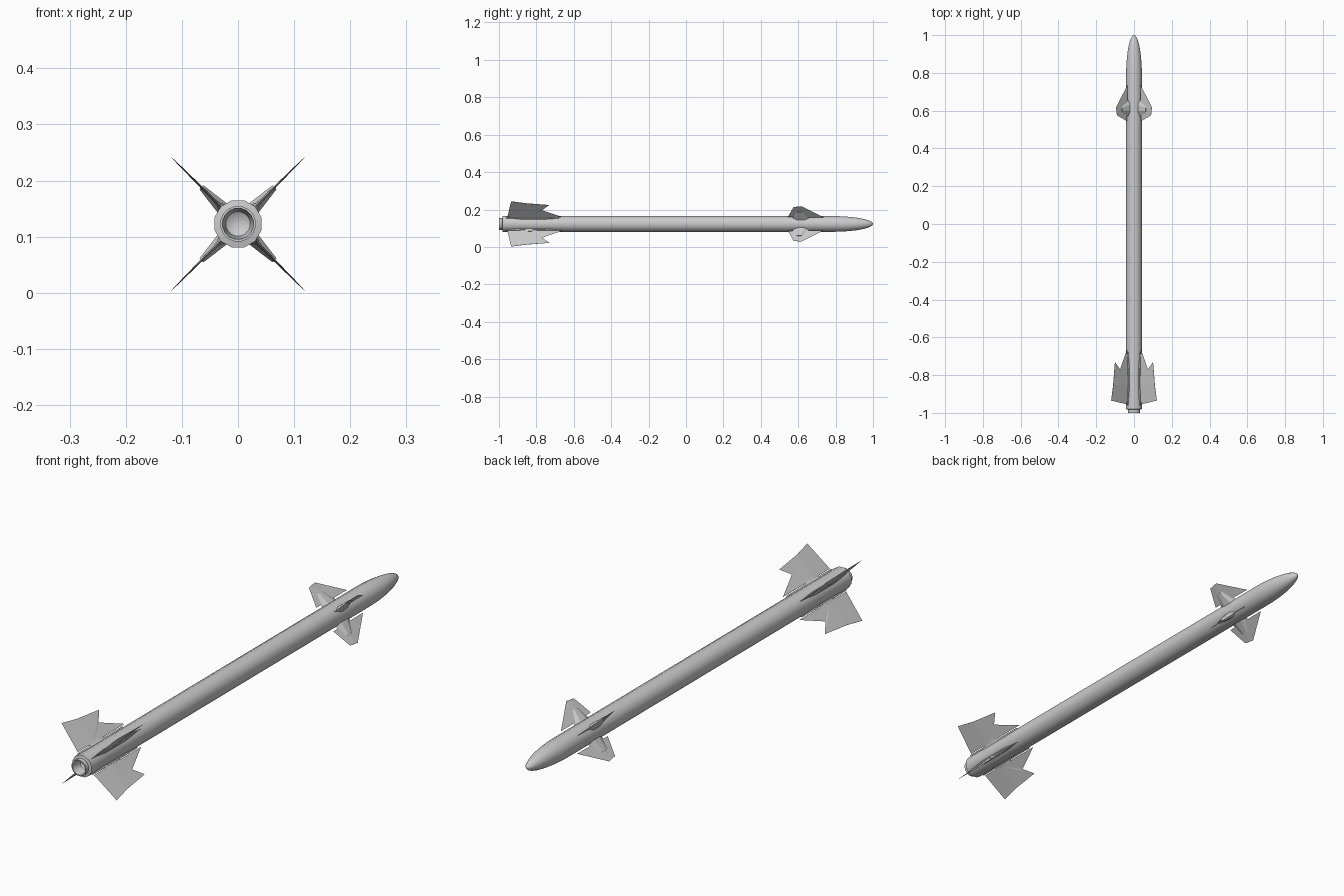
import bpy, bmesh, math

if "Cube" in bpy.data.objects:
    bpy.data.objects.remove(bpy.data.objects["Cube"])

Z = 0.1228      # height of the body axis
R = 0.0435      # body radius
ANGLES = [math.radians(a) for a in (45, 135, 225, 315)]


def finish(name, bm, smooth=False):
    bmesh.ops.recalc_face_normals(bm, faces=bm.faces)
    mesh = bpy.data.meshes.new(name)
    bm.to_mesh(mesh)
    bm.free()
    obj = bpy.data.objects.new(name, mesh)
    bpy.context.collection.objects.link(obj)
    if smooth:
        bpy.ops.object.select_all(action='DESELECT')
        obj.select_set(True)
        bpy.context.view_layer.objects.active = obj
        bpy.ops.object.shade_smooth_by_angle(angle=math.radians(35))
    return obj


def lathe(name, profile, sides):
    """Revolve (radius, y) points about the body axis; radius 0 makes a tip."""
    bm = bmesh.new()
    rings = []
    for r, y in profile:
        if r == 0:
            rings.append([bm.verts.new((0, y, Z))] * sides)
        else:
            rings.append([bm.verts.new((r * math.cos(a), y, Z + r * math.sin(a)))
                          for a in (2 * math.pi * (i + 0.5) / sides for i in range(sides))])
    for p, q in zip(rings, rings[1:]):
        for i in range(sides):
            j = (i + 1) % sides
            bm.faces.new(list(dict.fromkeys((p[i], p[j], q[j], q[i]))))
    return finish(name, bm, True)


def radial(bm, a, r, y, t):
    """Vertex at distance r along the fin direction, offset t across it."""
    return bm.verts.new((r * math.cos(a) - t * math.sin(a), y,
                         Z + r * math.sin(a) + t * math.cos(a)))


def blade(name, a, front, back, ridge_root, ridge_tip, t_root, t_tip):
    """Thin wedge fin: front edge runs root to tip, back edge tip to root."""
    bm = bmesh.new()
    f = [radial(bm, a, r, y, 0) for r, y in front]
    b = [radial(bm, a, r, y, 0) for r, y in back]
    ridges = []
    for s in (1, -1):
        rr = radial(bm, a, *ridge_root, s * t_root)
        rt = radial(bm, a, *ridge_tip, s * t_tip)
        for p, q in zip(f, f[1:]):
            bm.faces.new((rr, p, q))
        bm.faces.new((rr, f[-1], rt))
        bm.faces.new((rr, rt, b[0], b[-1]))
        ridges.append((rr, rt))
    (r1, t1), (r2, t2) = ridges
    bm.faces.new((f[0], r1, b[-1], r2))
    bm.faces.new((f[-1], t1, b[0], t2))
    return finish(name, bm)


def fairing(name, a, inner, outer):
    """Loft between two pointed sections: (r, y centre, half length, half width)."""
    bm = bmesh.new()
    loops = []
    for r, yc, h, w in (inner, outer):
        loops.append([radial(bm, a, r, yc + dy * h, t * w) for dy, t in
                      ((1, 0), (0.4, 1), (-0.4, 1), (-1, 0), (-0.4, -1), (0.4, -1))])
    for i in range(6):
        j = (i + 1) % 6
        bm.faces.new((loops[0][i], loops[0][j], loops[1][j], loops[1][i]))
    bm.faces.new(loops[0])
    bm.faces.new(loops[1])
    return finish(name, bm)


# Body tube with rounded nose and closed tail
nose = [(R * math.cos(k * math.pi / 20), 0.78 + 0.22 * math.sin(k * math.pi / 20))
        for k in range(10)]
lathe("body", [(0.03, -0.983), (R, -0.98)] + nose + [(0, 1.0)], 12)

# Hollow exhaust nozzle
lathe("nozzle", [(0.032, -0.975), (0.032, -1.0), (0.028, -1.0), (0.022, -0.96), (0, -0.945)], 16)

for n, a in enumerate(ANGLES, 1):
    # Rear fin with notched leading edge
    blade(f"rear_fin_{n}", a,
          [(0.051, -0.66), (0.104, -0.77), (0.143, -0.73)],
          [(0.1715, -0.935), (0.051, -0.955)],
          (0.051, -0.855), (0.156, -0.855), 0.003, 0.0008)
    # Low strake and mount that join the rear fin to the body
    fairing(f"rear_strake_{n}", a, (0.038, -0.82, 0.15, 0.009), (0.048, -0.82, 0.14, 0.005))
    fairing(f"rear_mount_{n}", a, (0.04, -0.84, 0.05, 0.005), (0.058, -0.84, 0.04, 0.003))
    # Front steering fin with pivot fairing
    blade(f"front_fin_{n}", a,
          [(0.050, 0.735), (0.134, 0.617)],
          [(0.128, 0.575), (0.053, 0.545)],
          (0.051, 0.62), (0.131, 0.598), 0.003, 0.0008)
    fairing(f"front_pivot_{n}", a, (0.038, 0.615, 0.045, 0.012), (0.092, 0.605, 0.02, 0.005))
